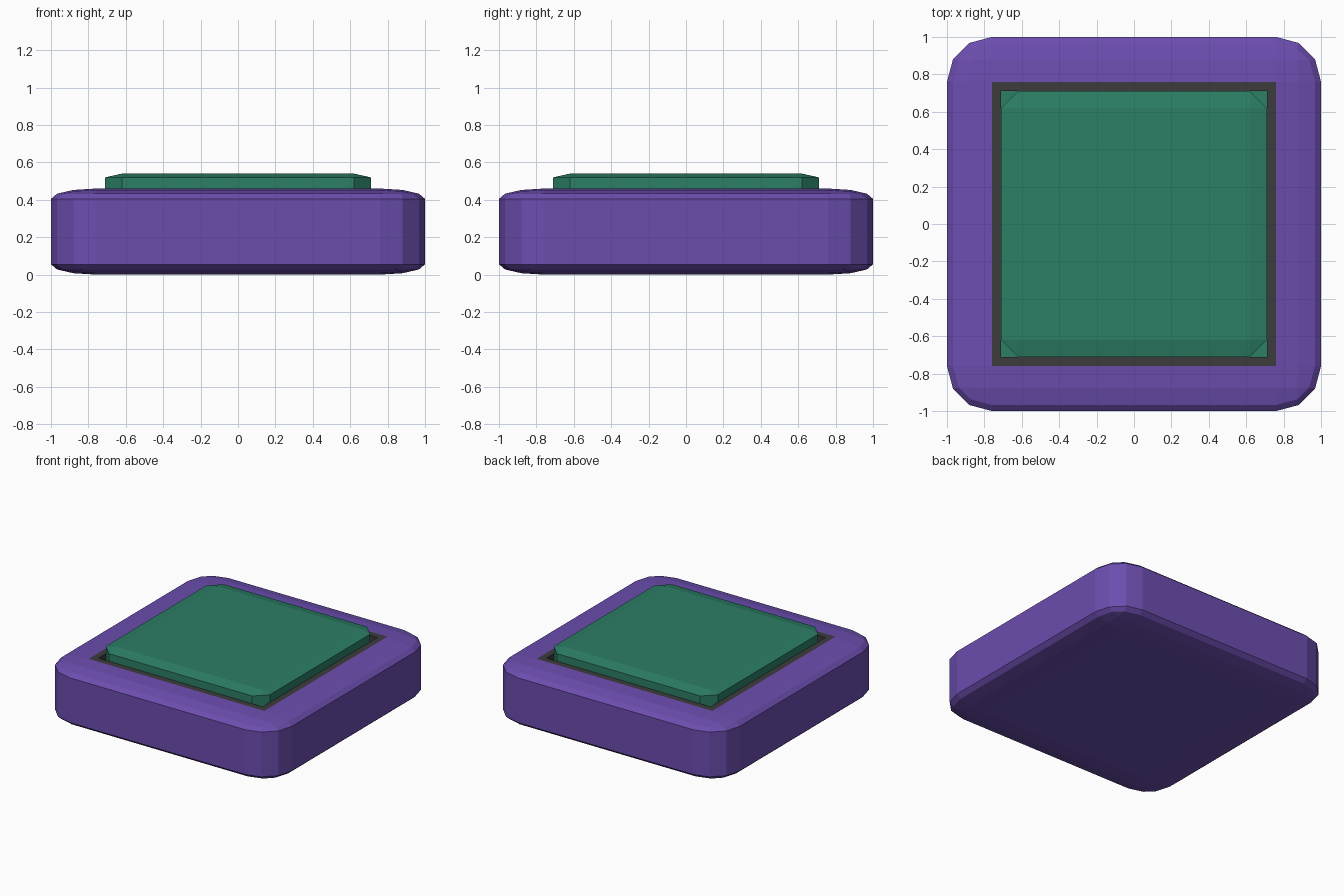
import bpy, bmesh

if "Cube" in bpy.data.objects:
    bpy.data.objects.remove(bpy.data.objects["Cube"])


def material(name, rgb):
    m = bpy.data.materials.new(name)
    m.diffuse_color = (*rgb, 1)
    m.use_nodes = True
    m.node_tree.nodes["Principled BSDF"].inputs["Base Color"].default_value = m.diffuse_color
    return m


purple = material("purple", (0.15, 0.075, 0.43))
dark = material("dark_grey", (0.045, 0.045, 0.045))
green = material("green", (0.025, 0.21, 0.13))


def bevelled_block(half, bevel, segments, z0, z1):
    """Bevelled cube, flattened afterwards so its rounding is shallow in z."""
    bm = bmesh.new()
    bmesh.ops.create_cube(bm, size=2 * half)
    bmesh.ops.bevel(bm, geom=bm.edges[:], offset=bevel, segments=segments,
                    profile=0.5, affect='EDGES')
    for v in bm.verts:
        v.co.z = z0 + (v.co.z + half) / (2 * half) * (z1 - z0)
    bm.normal_update()
    return bm


def finish(bm, name, mats):
    me = bpy.data.meshes.new(name)
    bmesh.ops.recalc_face_normals(bm, faces=bm.faces[:])
    bm.to_mesh(me)
    bm.free()
    for m in mats:
        me.materials.append(m)
    ob = bpy.data.objects.new(name, me)
    bpy.context.collection.objects.link(ob)
    return ob


# Rounded housing with a dark rim and a shallow well in its top face
bm = bevelled_block(1.0, 0.24, 3, 0.0, 0.46)
top = max(bm.faces, key=lambda f: f.calc_center_median().z)
rim = bmesh.ops.inset_region(bm, faces=[top], thickness=0.05, use_even_offset=True)
well = bmesh.ops.inset_region(bm, faces=[top], thickness=0.0, depth=0.0)
for f in rim["faces"] + well["faces"]:
    f.material_index = 1
top.material_index = 2
for v in top.verts:
    v.co.z -= 0.08
finish(bm, "housing", [purple, dark, green])

# Chamfered push button seated in the well
bm = bevelled_block(0.71, 0.09, 1, 0.22, 0.54)
finish(bm, "button", [green])
